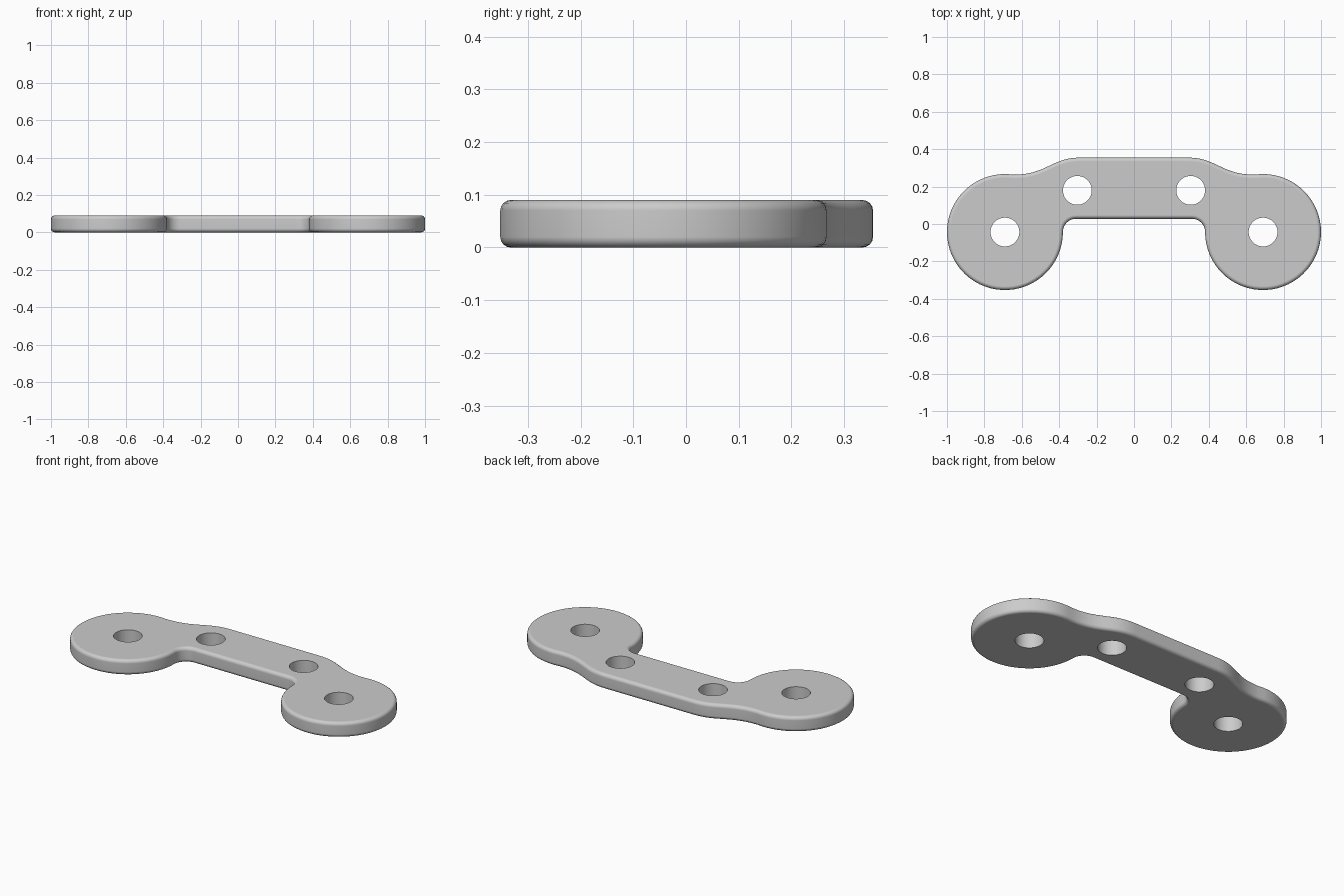
import bpy, bmesh
from math import cos, sin, radians
from mathutils import Vector
from mathutils.geometry import interpolate_bezier

cube = bpy.data.objects.get("Cube")
if cube:
    bpy.data.objects.remove(cube, do_unlink=True)

THICK, ROUND = 0.09, 0.02
DISC_X, DISC_Y, DISC_R = 0.69, -0.043, 0.31
HOLE_R = 0.077

grey = bpy.data.materials.new("plain grey")
grey.use_nodes = True
colour = (0.6, 0.6, 0.6, 1)
grey.diffuse_color = colour
grey.node_tree.nodes["Principled BSDF"].inputs["Base Color"].default_value = colour


def arc(cx, cy, r, start, end, steps):
    angles = [radians(start + (end - start) * i / steps) for i in range(steps + 1)]
    return [(cx + r * cos(a), cy + r * sin(a)) for a in angles]


# Half outline: inner fillet, round end, then a soft shoulder up to the bar
half = arc(0.31, -0.042, 0.07, 90, 0, 8)[:-1]
half += arc(DISC_X, DISC_Y, DISC_R, 180, 458, 48)
shoulder = interpolate_bezier(Vector((0.647, 0.264)), Vector((0.47, 0.262)),
                              Vector((0.44, 0.355)), Vector((0.29, 0.355)), 16)
half += [(p.x, p.y) for p in shoulder[1:]]
outline = half + [(-x, y) for x, y in reversed(half)]

# Plate: extruded outline with rounded rims
bm = bmesh.new()
base = bm.faces.new([bm.verts.new((x, y, 0)) for x, y in outline])
top = bmesh.ops.extrude_face_region(bm, geom=[base], use_keep_orig=True)
bmesh.ops.translate(bm, vec=(0, 0, THICK),
                    verts=[g for g in top["geom"] if isinstance(g, bmesh.types.BMVert)])
bmesh.ops.recalc_face_normals(bm, faces=bm.faces)
rims = [e for e in bm.edges if abs(e.verts[0].co.z - e.verts[1].co.z) < 0.001]
bmesh.ops.bevel(bm, geom=rims, offset=ROUND, segments=4, profile=0.5, affect='EDGES')
mesh = bpy.data.meshes.new("bracket_plate")
bm.to_mesh(mesh)
bm.free()
plate = bpy.data.objects.new("bracket_plate", mesh)
bpy.context.collection.objects.link(plate)
mesh.materials.append(grey)

# Four straight through holes
cutters = []
for side in (-1, 1):
    for x, y in ((DISC_X, DISC_Y), (0.303, 0.18)):
        bpy.ops.mesh.primitive_cylinder_add(vertices=48, radius=HOLE_R, depth=0.4,
                                            location=(side * x, y, THICK / 2))
        cutter = bpy.context.object
        cutter.name = "hole_cutter"
        cutter.hide_render = True
        cutter.data.materials.append(grey)
        cutters.append(cutter)

bpy.ops.object.select_all(action='DESELECT')
plate.select_set(True)
bpy.context.view_layer.objects.active = plate
for cutter in cutters:
    cut = plate.modifiers.new("hole", 'BOOLEAN')
    cut.operation = 'DIFFERENCE'
    cut.solver = 'EXACT'
    cut.object = cutter
    bpy.ops.object.modifier_apply(modifier=cut.name)
for cutter in cutters:
    bpy.data.objects.remove(cutter, do_unlink=True)

# Smooth rounded rims, crisp hole edges, flat top and bottom
bpy.ops.object.shade_smooth_by_angle(angle=radians(35))
flat = plate.modifiers.new("flat_faces", 'WEIGHTED_NORMAL')
flat.keep_sharp = True
